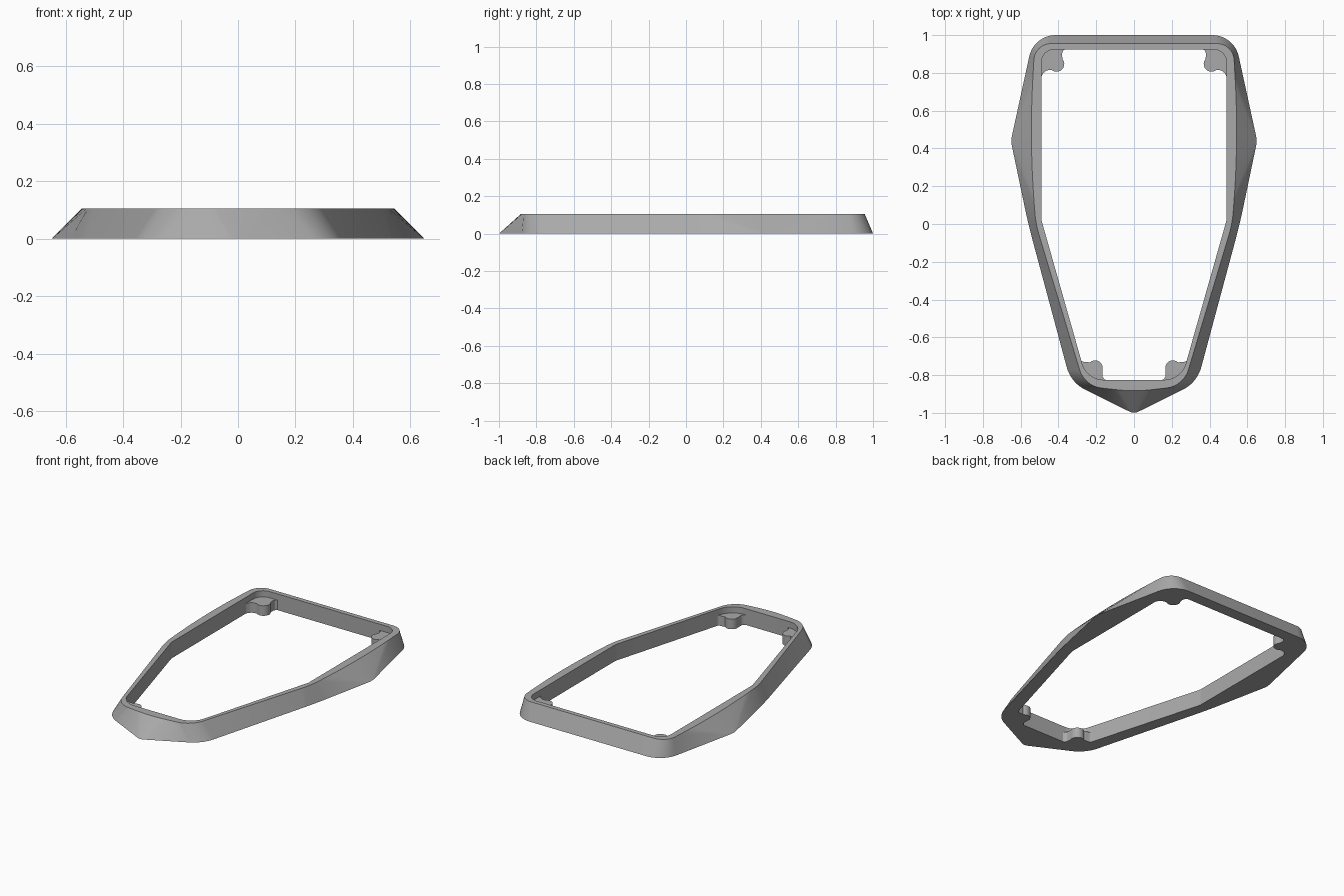
import bpy, bmesh, math
from mathutils import Vector

cube = bpy.data.objects.get("Cube")
if cube:
    bpy.data.objects.remove(cube, do_unlink=True)

HEIGHT = 0.105
TAB_HEIGHT = 0.065
STEPS = 10

grey = bpy.data.materials.new("plain grey")
grey.use_nodes = True
colour = (0.4, 0.4, 0.4, 1)
grey.diffuse_color = colour
grey.node_tree.nodes["Principled BSDF"].inputs["Base Color"].default_value = colour


def outline(half, tip):
    """Closed symmetric outline; each corner is (x, y, setback), rounded to an arc."""
    corners = half + [tip] + [(-x, y, d) for x, y, d in reversed(half)]
    pts = []
    for i, (x, y, d) in enumerate(corners):
        p = Vector((x, y))
        before = (Vector(corners[i - 1][:2]) - p).normalized()
        after = (Vector(corners[(i + 1) % len(corners)][:2]) - p).normalized()
        a, b = p + before * d, p + after * d
        w = math.sin(before.angle(after) / 2)
        for k in range(STEPS + 1):
            t = k / STEPS
            c0, c1, c2 = (1 - t) ** 2, 2 * w * t * (1 - t), t * t
            pts.append((a * c0 + p * c1 + b * c2) / (c0 + c1 + c2))
    return pts


def finish(name, bm):
    bmesh.ops.recalc_face_normals(bm, faces=bm.faces)
    mesh = bpy.data.meshes.new(name)
    bm.to_mesh(mesh)
    bm.free()
    mesh.materials.append(grey)
    obj = bpy.data.objects.new(name, mesh)
    bpy.context.collection.objects.link(obj)
    bpy.ops.object.select_all(action="DESELECT")
    obj.select_set(True)
    bpy.context.view_layer.objects.active = obj
    bpy.ops.object.shade_smooth_by_angle(angle=math.radians(30))
    return obj


# Bezel frame: sloped outside, straight inside wall
base = outline([(0.53, 1, 0.115), (0.652, 0.44, 0.03), (0.56, 0, 0.1),
                (0.334, -0.84, 0.085)], (0, -1.005, 0.025))
rim = outline([(0.525, 0.955, 0.085), (0.555, 0.44, 0.35), (0.52, 0, 0.06),
               (0.262, -0.858, 0.09)], (0, -0.888, 0.1))
hole = outline([(0.49, 0.925, 0.07), (0.49, 0.44, 0.1), (0.49, 0.02, 0.01),
                (0.25, -0.825, 0.09)], (0, -0.825, 0.05))
bm = bmesh.new()
rings = [[bm.verts.new((p.x, p.y, z)) for p in pts]
         for pts, z in ((base, 0), (rim, HEIGHT), (hole, HEIGHT), (hole, 0))]
for r, ring in enumerate(rings):
    other = rings[(r + 1) % len(rings)]
    for i in range(len(ring)):
        bm.faces.new((ring[i - 1], ring[i], other[i], other[i - 1]))
finish("bezel_frame", bm)


# Screw tabs in the inner corners, scalloped towards the opening
def tab(name, profile, side):
    bm = bmesh.new()
    face = bm.faces.new([bm.verts.new((x * side, y, 0)) for x, y in profile])
    top = bmesh.ops.extrude_face_region(bm, geom=[face], use_keep_orig=True)
    verts = [v for v in top["geom"] if isinstance(v, bmesh.types.BMVert)]
    bmesh.ops.translate(bm, vec=(0, 0, TAB_HEIGHT), verts=verts)
    finish(name, bm)


def scallop(start, centre, radius, first, last, end):
    """Round boss between two short flared ends."""
    arc = [(centre[0] + radius * math.cos(math.radians(first + (last - first) * k / STEPS)),
            centre[1] + radius * math.sin(math.radians(first + (last - first) * k / STEPS)))
           for k in range(STEPS + 1)]
    return start + arc + end


back_profile = scallop([(0.36, 0.93), (0.376, 0.917), (0.382, 0.9), (0.38, 0.885)],
                       (0.41, 0.847), 0.041, 140, 310,
                       [(0.452, 0.815), (0.468, 0.81), (0.482, 0.797), (0.492, 0.775),
                        (0.5, 0.86), (0.48, 0.92), (0.43, 0.935)])
front_profile = scallop([(0.14, -0.83), (0.157, -0.822), (0.167, -0.808), (0.168, -0.79)],
                        (0.206, -0.762), 0.04, 195, 45,
                        [(0.246, -0.73), (0.262, -0.731), (0.276, -0.726), (0.288, -0.71),
                         (0.283, -0.76), (0.25, -0.81), (0.2, -0.835)])
for side, label in ((1, "left"), (-1, "right")):
    tab("back_tab_" + label, back_profile, side)
    tab("front_tab_" + label, front_profile, side)
